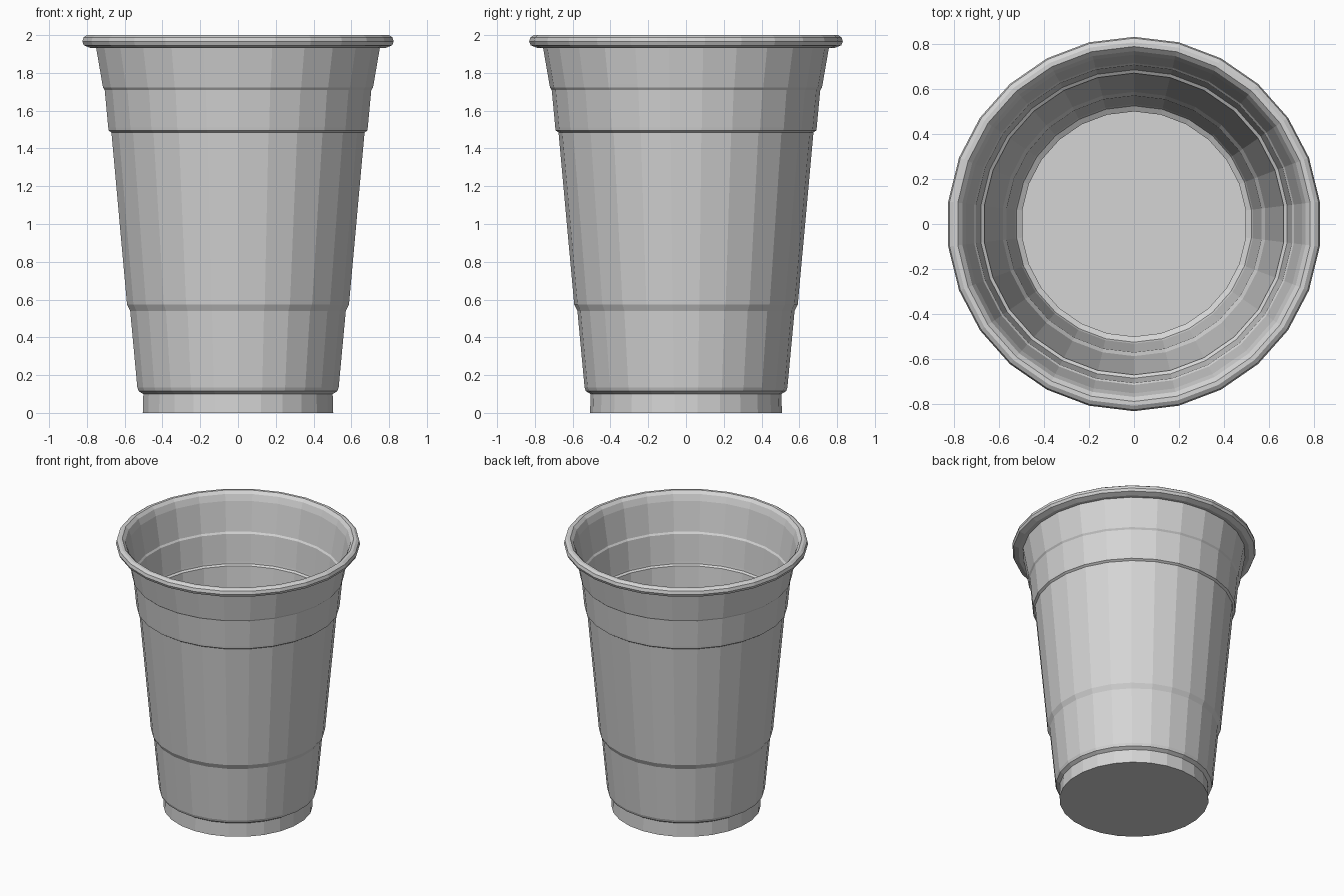
import bpy
import bmesh
import math

SIDES = 26
WALL = 0.006

default = bpy.data.objects.get("Cube")
if default:
    bpy.data.objects.remove(default, do_unlink=True)


def make_material(name, value):
    mat = bpy.data.materials.new(name)
    mat.use_nodes = True
    colour = (value, value, value, 1.0)
    mat.diffuse_color = colour
    mat.node_tree.nodes["Principled BSDF"].inputs["Base Color"].default_value = colour
    return mat


def ring(bm, radius, z):
    # Corners lie on the front and back, flats on the two sides
    step = 2 * math.pi / SIDES
    return [bm.verts.new((radius * math.sin(i * step), -radius * math.cos(i * step), z))
            for i in range(SIDES)]


def lathe(name, profile, mat):
    bm = bmesh.new()
    rings = [ring(bm, r, z) for r, z in profile]
    for low, high in zip(rings, rings[1:]):
        for i in range(SIDES):
            j = (i + 1) % SIDES
            bm.faces.new((low[i], low[j], high[j], high[i]))
    bm.faces.new(rings[0])
    bm.faces.new(rings[-1])
    bmesh.ops.recalc_face_normals(bm, faces=bm.faces)
    mesh = bpy.data.meshes.new(name)
    bm.to_mesh(mesh)
    bm.free()
    mesh.materials.append(mat)
    obj = bpy.data.objects.new(name, mesh)
    bpy.context.collection.objects.link(obj)
    return obj


# Stepped outer wall, from the foot up to the rim
outer = [(0.508, 0), (0.505, 0.1), (0.53, 0.115), (0.537, 0.135),
         (0.575, 0.54), (0.592, 0.575), (0.675, 1.485), (0.69, 1.495),
         (0.692, 1.51), (0.711, 1.71), (0.72, 1.722), (0.724, 1.745),
         (0.757, 1.935)]

# Rolled rim, from its underside over the top to the inside
rim = [(0.787, 1.932), (0.822, 1.946), (0.83, 1.965), (0.824, 1.988),
       (0.806, 2.0), (0.787, 2.0), (0.767, 1.98)]

# Thin inner wall follows the outer steps down to the floor
inner = [(r - WALL, max(z, WALL)) for r, z in reversed(outer)]

lathe("cup", outer + rim + inner, make_material("light grey plastic", 0.66))
